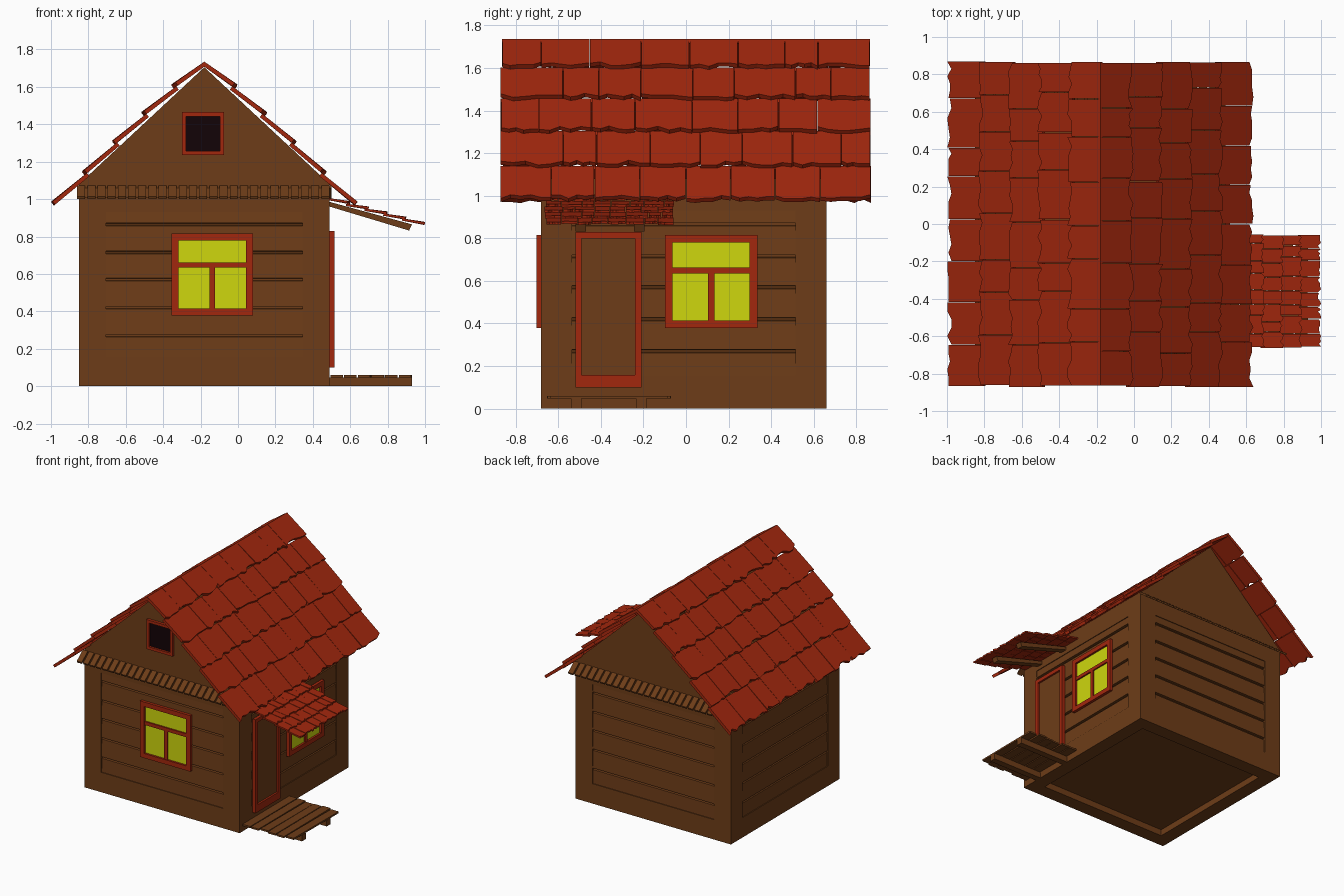
import bpy, bmesh, random
from math import radians, hypot
from mathutils import Matrix, Vector

if "Cube" in bpy.data.objects:
    bpy.data.objects.remove(bpy.data.objects["Cube"])

random.seed(4)

def material(name, rgb):
    m = bpy.data.materials.new(name)
    m.diffuse_color = (*rgb, 1)
    m.use_nodes = True
    m.node_tree.nodes["Principled BSDF"].inputs["Base Color"].default_value = m.diffuse_color
    return m

WOOD = material("brown_wood", (0.155, 0.046, 0.009))
RED = material("red_paint", (0.36, 0.02, 0.004))
GLASS = material("yellow_glass", (0.62, 0.68, 0.004))
DARK = material("dark_opening", (0.006, 0.001, 0.002))

def mesh_object(name, verts, faces, mat, M=None, fix=False):
    me = bpy.data.meshes.new(name)
    me.from_pydata([tuple((M @ Vector(v)) if M else v) for v in verts], [], faces)
    me.materials.append(mat)
    if fix:  # closed solids: make the normals point outward
        bm = bmesh.new()
        bm.from_mesh(me)
        bmesh.ops.recalc_face_normals(bm, faces=bm.faces)
        bm.to_mesh(me)
        bm.free()
    me.update()
    ob = bpy.data.objects.new(name, me)
    bpy.context.collection.objects.link(ob)
    return ob

def prism(verts, faces, bottom, top):
    """Append a closed solid between two matching loops."""
    k, n = len(verts), len(bottom)
    verts += list(bottom) + list(top)
    faces.append([k + i for i in reversed(range(n))])
    faces.append([k + n + i for i in range(n)])
    for i in range(n):
        j = (i + 1) % n
        faces.append([k + i, k + j, k + n + j, k + n + i])

def boxes(name, spans, mat, M=None):
    """Each span is (x0, x1, y0, y1, z0, z1)."""
    v, f = [], []
    for x0, x1, y0, y1, z0, z1 in spans:
        loop = [(x0, y0), (x1, y0), (x1, y1), (x0, y1)]
        prism(v, f, [(x, y, z0) for x, y in loop], [(x, y, z1) for x, y in loop])
    return mesh_object(name, v, f, mat, M, True)

def frame_spans(x0, x1, z0, z1, w, d):
    return [(x0, x0 + w, -d, 0, z0, z1), (x1 - w, x1, -d, 0, z0, z1),
            (x0 + w, x1 - w, -d, 0, z0, z0 + w), (x0 + w, x1 - w, -d, 0, z1 - w, z1)]

# Walls share a local frame: x to the right, -y outward
H = 0.67
CX, CY = -0.18, -0.01
def side(k):
    return Matrix.Translation((CX, CY, 0)) @ Matrix.Rotation(radians(90 * k), 4, 'Z') @ Matrix.Translation((0, -H, 0))

def wall(name, M, top):
    p, z0, z1 = 0.525, 0.155, 0.93
    v = [(-H, 0, 0), (H, 0, 0), (H, 0, top), (-H, 0, top),
         (-p, 0, z0), (p, 0, z0), (p, 0, z1), (-p, 0, z1)]
    f = [(i, (i + 1) % 4, 4 + (i + 1) % 4, 4 + i) for i in range(4)]
    # reveal around the recessed panel
    v += [(-p, 0.022, z0), (p, 0.022, z0), (p, 0.022, z1), (-p, 0.022, z1)]
    f += [(4 + i, 4 + (i + 1) % 4, 8 + (i + 1) % 4, 8 + i) for i in range(4)]
    # grooved plank profile
    prof = [(0.006, z0)]
    for g in (0.27, 0.42, 0.57, 0.715, 0.865):
        prof += [(0.008, g - 0.008), (0.022, g - 0.004), (0.022, g + 0.006), (0.002, g + 0.007)]
    prof.append((0.006, z1))
    k, n = len(v), len(prof)
    for d, z in prof:
        v += [(-p, d, z), (p, d, z)]
    for i in range(n - 1):
        a = k + 2 * i
        f.append((a, a + 1, a + 3, a + 2))
    mesh_object(name, v, f, WOOD, M)

for k, nm in enumerate(("front", "right", "back", "left")):
    wall(nm + "_wall", side(k), 1.0 if k % 2 == 0 else 1.08)

# Underside with recessed floor
v, f = [], []
for s, z in ((H, 0), (0.56, 0), (0.56, 0.05)):
    v += [(CX + a * s, CY + b * s, z) for a, b in ((-1, -1), (1, -1), (1, 1), (-1, 1))]
for r in (0, 4):
    f += [(r + i, r + 4 + i, r + 4 + (i + 1) % 4, r + (i + 1) % 4) for i in range(4)]
f.append((11, 10, 9, 8))
mesh_object("floor", v, f, WOOD)

# Gables and their slatted skirts
for k, nm in ((0, "front"), (2, "back")):
    M = side(k)
    mesh_object(nm + "_gable", [(-H, 0, 1.0), (H, 0, 1.0), (H, 0, 1.08), (0, 0, 1.705), (-H, 0, 1.08)],
                [(0, 1, 2, 3, 4)], WOOD, M)
    v, f = [], []
    n, w = 25, (2 * H + 0.02) / 25
    for i in range(n):
        a = -H - 0.01 + i * w
        b = a + w - 0.012
        low = [(a, -0.075, 1.0), (b, -0.075, 1.0), (b, 0, 1.06), (a, 0, 1.06)]
        prism(v, f, low, [(x, y - 0.005, z + 0.013) for x, y, z in low])
    mesh_object(nm + "_skirt_slats", v, f, WOOD, M, True)
    mesh_object(nm + "_skirt_backing", [(-H, -0.065, 1.006), (H, -0.065, 1.006), (H, 0, 1.06), (-H, 0, 1.06)],
                [(0, 1, 2, 3)], WOOD, M)

# Windows with a transom and two lower panes
def window(name, M, c):
    a, b = c - 0.217, c + 0.217
    spans = frame_spans(a, b, 0.378, 0.815, 0.036, 0.022)
    spans += [(a + 0.036, b - 0.036, -0.017, 0, 0.635, 0.662),
              (c - 0.015, c + 0.015, -0.017, 0, 0.414, 0.635)]
    boxes(name + "_frame", spans, RED, M)
    boxes(name + "_glass", [(a + 0.03, b - 0.03, -0.006, -0.002, 0.41, 0.785)], GLASS, M)

window("front_window", side(0), 0.0425)
window("right_window", side(1), 0.128)

# Attic opening
boxes("attic_frame", frame_spans(-0.12, 0.105, 1.235, 1.465, 0.022, 0.022), RED, side(0))
boxes("attic_opening", [(-0.1, 0.085, -0.006, -0.002, 1.25, 1.45)], DARK, side(0))

# Door
door = frame_spans(-0.51, -0.2, 0.1, 0.83, 0.03, 0.025)
door[2] = (-0.48, -0.23, -0.025, 0, 0.1, 0.157)
boxes("door_frame", door, RED, side(1))
boxes("door_panel", [(-0.48, -0.23, -0.01, -0.002, 0.157, 0.8)], WOOD, side(1))

# Porch deck on two beams
boxes("porch_beams", [(0.40, 0.93, y, y + 0.05, 0, 0.047) for y in (-0.54, -0.235)], WOOD)
v, f = [], []
for i in range(6):
    x = 0.495 + i * 0.073
    y0, y1 = -0.655 + random.uniform(0, 0.02), -0.07 - random.uniform(0, 0.02)
    s = random.uniform(-0.006, 0.006)
    low = [(x, y0, 0.047), (x + 0.066, y0, 0.047), (x + 0.066 + s, y1, 0.047), (x + s, y1, 0.047)]
    prism(v, f, low, [(a, b, 0.06) for a, b, c in low])
mesh_object("porch_planks", v, f, WOOD, None, True)

# Ragged shingle rows: each row is (d0, z0, d1, z1), d measured outward from x0
def shingles(name, rows, x0, sign, ya, yb, n, thick, rag):
    v, f = [], []
    for r, (d0, z0, d1, z1) in enumerate(rows):
        L = hypot(d1 - d0, z1 - z0)
        nx, nz = (z0 - z1) / L * thick, (d1 - d0) / L * thick
        step = (yb - ya) / n
        cuts = [ya + random.uniform(0, 0.012)]
        cuts += [ya + step * (i + random.uniform(-0.18, 0.18) + 0.2 * (r % 2)) for i in range(1, n)]
        cuts.append(yb - random.uniform(0, 0.012))
        for a, b in zip(cuts, cuts[1:]):
            m, b = 5, b - 0.003
            lift = random.uniform(-0.003, 0.003)
            pts = [(a, 0), (b, 0)]
            for i in range(m, -1, -1):
                pts.append((a + (b - a) * i / m, 1 + random.choice((0, 0, -0.5, 0.4, -1)) * rag / L))
            top = [(x0 + sign * (d0 + (d1 - d0) * t), y, z0 + (z1 - z0) * t + lift * t) for y, t in pts]
            prism(v, f, [(x - sign * nx, y, z - nz) for x, y, z in top], top)
    mesh_object(name, v, f, RED, None, True)

ends = [(0, 1.735), (0.17, 1.615), (0.33, 1.468), (0.487, 1.315), (0.648, 1.152), (0.812, 0.99)]
roof = [(max(a - 0.02, 0), az - (0.012 if a else 0), b, bz) for (a, az), (b, bz) in zip(ends, ends[1:])]
shingles("right_roof_shingles", roof, CX, 1, -0.872, 0.872, 8, 0.022, 0.02)
shingles("left_roof_shingles", roof, CX, -1, -0.872, 0.872, 8, 0.022, 0.02)

# Door awning on two sloped beams
canopy = [(i * 0.1 - (0.012 if i else 0), 1.005 - i * 0.026 - (0.004 if i else 0),
           i * 0.1 + 0.105, 0.987 - i * 0.0275) for i in range(5)]
shingles("awning_shingles", canopy, 0.49, 1, -0.665, -0.05, 8, 0.012, 0.012)
v, f = [], []
for y in (-0.52, -0.245):
    prof = [(0.49, 0.96), (0.915, 0.832), (0.93, 0.865), (0.49, 0.985)]
    prism(v, f, [(x, y + 0.05, z) for x, z in prof], [(x, y, z) for x, z in prof])
mesh_object("awning_beams", v, f, WOOD, None, True)
